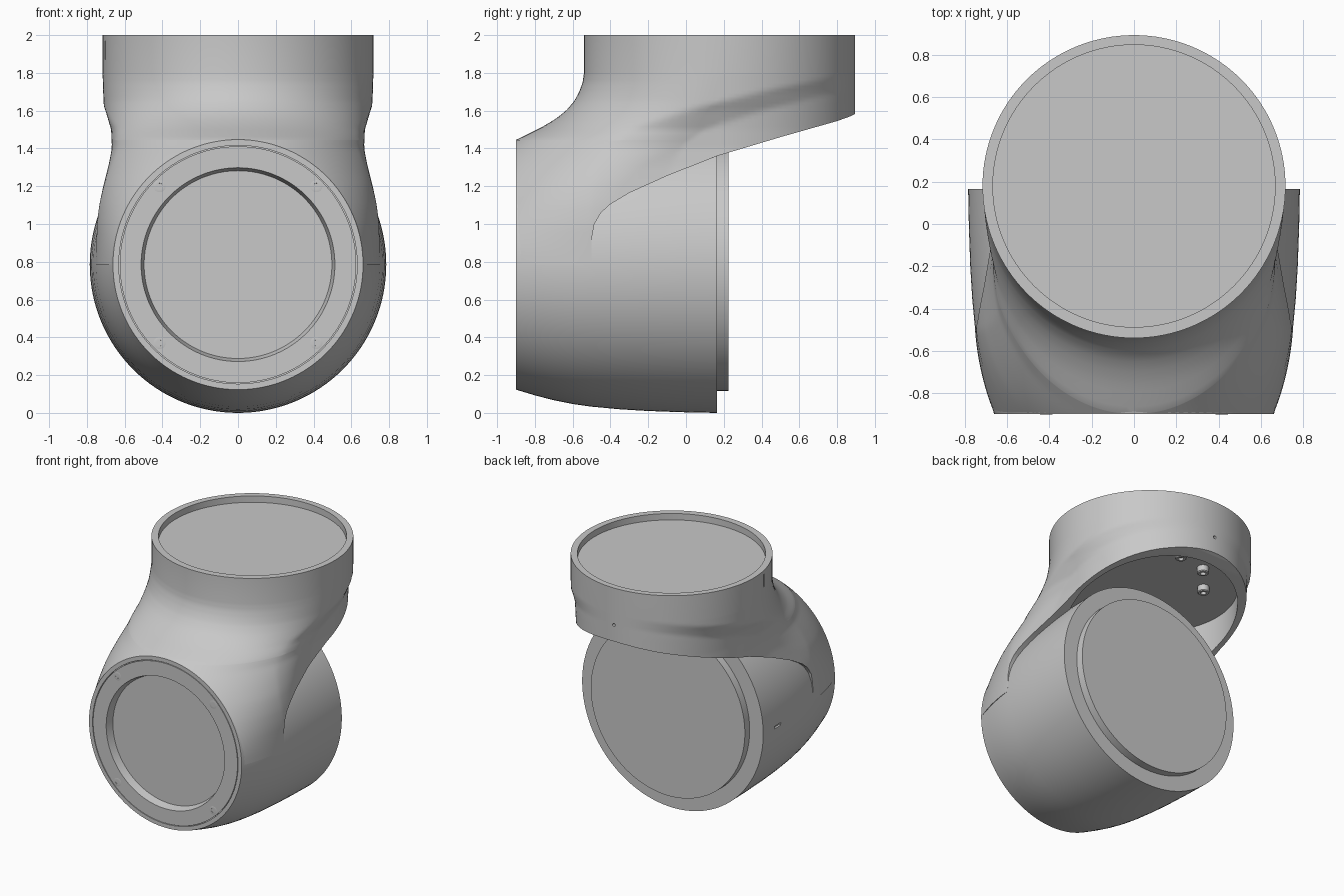
import bpy, bmesh, math
from mathutils import Matrix, Vector

if "Cube" in bpy.data.objects:
    bpy.data.objects.remove(bpy.data.objects["Cube"])

AXIS_Z = 0.785   # height of the horizontal axis
NECK_Y = 0.18    # depth of the vertical axis
FRONT = -0.899
R_FRONT = 0.66

grey = bpy.data.materials.new("cast_grey")
grey.use_nodes = True
grey.diffuse_color = (0.58, 0.58, 0.58, 1)
grey.node_tree.nodes["Principled BSDF"].inputs["Base Color"].default_value = grey.diffuse_color


def finish(name, bm):
    """Clean a bmesh and turn it into a grey object."""
    bmesh.ops.remove_doubles(bm, verts=bm.verts, dist=1e-5)
    bmesh.ops.recalc_face_normals(bm, faces=bm.faces)
    mesh = bpy.data.meshes.new(name)
    bm.to_mesh(mesh)
    bm.free()
    mesh.materials.append(grey)
    ob = bpy.data.objects.new(name, mesh)
    bpy.context.collection.objects.link(ob)
    return ob


def bridge(bm, rings):
    for a, b in zip(rings, rings[1:]):
        for i in range(len(a)):
            j = (i + 1) % len(a)
            bm.faces.new((a[i], a[j], b[j], b[i]))


def lathe(name, profile, loc, along_y=False, segs=96):
    """Revolve (radius, height) points around local z, or around y."""
    bm = bmesh.new()
    turn = Matrix.Rotation(-math.pi / 2, 4, 'X') if along_y else Matrix()
    place = Matrix.Translation(loc) @ turn
    rings = []
    for r, h in profile:
        angles = [math.tau * i / segs for i in range(segs)]
        rings.append([bm.verts.new(place @ Vector((r * math.cos(a), r * math.sin(a), h)))
                      for a in angles])
    bridge(bm, rings)
    return finish(name, bm)


def rod(name, r, lo, hi, loc, along_y=False, segs=96):
    return lathe(name, [(0, lo), (r, lo), (r, hi), (0, hi)], loc, along_y, segs)


def block(name, centre, size):
    bm = bmesh.new()
    bmesh.ops.create_cube(bm, size=1, matrix=Matrix.Translation(centre) @ Matrix.Diagonal((*size, 1)))
    return finish(name, bm)


def select(ob):
    bpy.ops.object.select_all(action='DESELECT')
    ob.select_set(True)
    bpy.context.view_layer.objects.active = ob


def cut(ob, *cutters):
    select(ob)
    for c in cutters:
        c.hide_render = True
        mod = ob.modifiers.new("cut", 'BOOLEAN')
        mod.operation, mod.solver, mod.object = 'DIFFERENCE', 'EXACT', c
        bpy.ops.object.modifier_apply(modifier=mod.name)
        bpy.data.objects.remove(c)


def smooth(ob, degrees=30):
    select(ob)
    bpy.ops.object.shade_smooth_by_angle(angle=math.radians(degrees))


def lerp(table, t):
    """Read a value from a table of (key, value) points."""
    if t <= table[0][0]:
        return table[0][1]
    for (a, u), (b, v) in zip(table, table[1:]):
        if t <= b:
            return u + (v - u) * (t - a) / (b - a)
    return table[-1][1]


# Horizontal barrel with front recess and groove
barrel = lathe("barrel", [
    (0, -.84), (.497, -.84), (.513, -.9), (.626, -.9), (.626, -.89), (.631, -.89), (.631, -.9),
    (.662, -.9), (.692, -.8), (.718, -.7), (.738, -.6), (.752, -.5), (.766, -.35),
    (.775, -.2), (.782, 0), (.785, .165), (0, .165)], (0, 0, AXIS_Z), True, 128)
cut(barrel, block("side_slot_cutter", (-.785, -.02, .78), (.04, .08, .02)))
smooth(barrel)

# Raised cap on the rear of the barrel
smooth(rod("rear_cap", .668, .1, .225, (0, 0, AXIS_Z), True, 128))

# Elbow shell: horizontal sections from the barrel up to the round neck
half_width = [(.785, .756), (1, .752), (1.1, .742), (1.2, .725), (1.3, .707), (1.4, .698),
              (1.5, .701), (1.65, .712), (1.8, .717)]
widest = [(.785, -.4), (1.1, -.38), (1.2, -.34), (1.3, -.23), (1.4, -.07), (1.5, .04),
          (1.65, .14), (1.8, NECK_Y)]
front_line = [(1.445, FRONT), (1.465, -.86), (1.49, -.81), (1.52, -.75), (1.56, -.685),
              (1.6, -.635), (1.65, -.592), (1.7, -.565), (1.75, -.547), (1.8, -.54)]
crease = [(.9, -.5), (1.2, -.5), (1.35, -.46), (1.43, -.4), (1.5, -.3), (1.6, 0), (1.7, .4),
          (1.8, .9)]


def section(z, n=32):
    """Half outline of the elbow at one height, back to front."""
    wide, mid = lerp(half_width, z), lerp(widest, z)
    reach = mid - lerp(front_line, z)
    flat = math.sqrt(max(0, R_FRONT ** 2 - (z - AXIS_Z) ** 2))
    span = reach / math.sqrt(1 - (flat / wide) ** 2)
    quarter = [math.pi / 2 * i / n for i in range(n + 1)]
    pts = [(wide * math.sin(a), NECK_Y + .714 * math.cos(a)) for a in quarter[:-1]]
    pts += [(wide, NECK_Y + (mid - NECK_Y) * i / 12) for i in range(12)]
    stop = math.asin(reach / span)
    for a in quarter:
        t = a / quarter[-1] * stop
        pts.append((wide * math.cos(t), mid - span * math.sin(t)))
    # side walls draw in slightly behind the crease
    start = lerp(crease, z)
    return [(x - .1 * min(max(y - start, 0), .4) * x / wide, y) for x, y in pts]


levels = [AXIS_Z + R_FRONT * math.sin(math.pi / 2 * i / 24) for i in range(25)]
levels += [1.445 + .355 * i / 20 for i in range(1, 21)] + [2]
bm = bmesh.new()
rings = []
for z in levels:
    half = section(z)
    outline = half + [(-x, y) for x, y in reversed(half)]
    rings.append([bm.verts.new((x, y, z)) for x, y in outline])
bridge(bm, rings)
bm.faces.new(rings[0])
bm.faces.new(rings[-1])
elbow = finish("elbow_shell", bm)

# Swept lower edge of the elbow
edge = [(-.5, .5), (-.5, .92), (-.485, 1), (-.45, 1.06), (-.4, 1.105), (-.3, 1.165), (-.1, 1.255),
        (.165, 1.36), (.5, 1.46), (.8, 1.545), (.87, 1.57), (1.1, 1.68), (1.1, .5)]
bm = bmesh.new()
sides = [[bm.verts.new((x, y, z)) for y, z in edge] for x in (-1, 1)]
bridge(bm, sides)
for side in sides:
    bm.faces.new(side)
sweep = finish("lower_edge_cutter", bm)

# Underside cavity, front opening, top recess and small holes
cut(elbow, sweep,
    rod("cavity_cutter", .62, .4, 1.6, (0, NECK_Y, 0)),
    rod("front_cutter", .645, -1.1, -.6, (0, 0, AXIS_Z), True),
    rod("top_cutter", .668, 1.95, 2.1, (0, NECK_Y, 0), segs=128),
    rod("rear_hole_cutter", .012, .84, 1, (0, 0, 1.71), True, 16),
    block("neck_slot_cutter", (-.71, .04, 1.92), (.03, .015, .1)))
smooth(elbow)

# Four socket screws on the front ring
for sx in (-1, 1):
    for sz in (-1, 1):
        screw = lathe("front_screw", [(0, .008), (.014, .008), (.016, -.001), (.026, -.001),
                                      (.032, 0), (.032, .02), (0, .02)],
                      (.415 * sx, -.9, AXIS_Z + .415 * sz), True, 24)
        smooth(screw)

# Cap bolts under the cavity ceiling
for x, y in ((.165, .715), (-.09, .655), (-.27, .445)):
    smooth(lathe("cavity_bolt", [(0, .02), (.02, .02), (.02, 0), (.036, 0), (.042, .006),
                                 (.042, .07), (0, .07)], (x, y, 1.55), segs=24))
